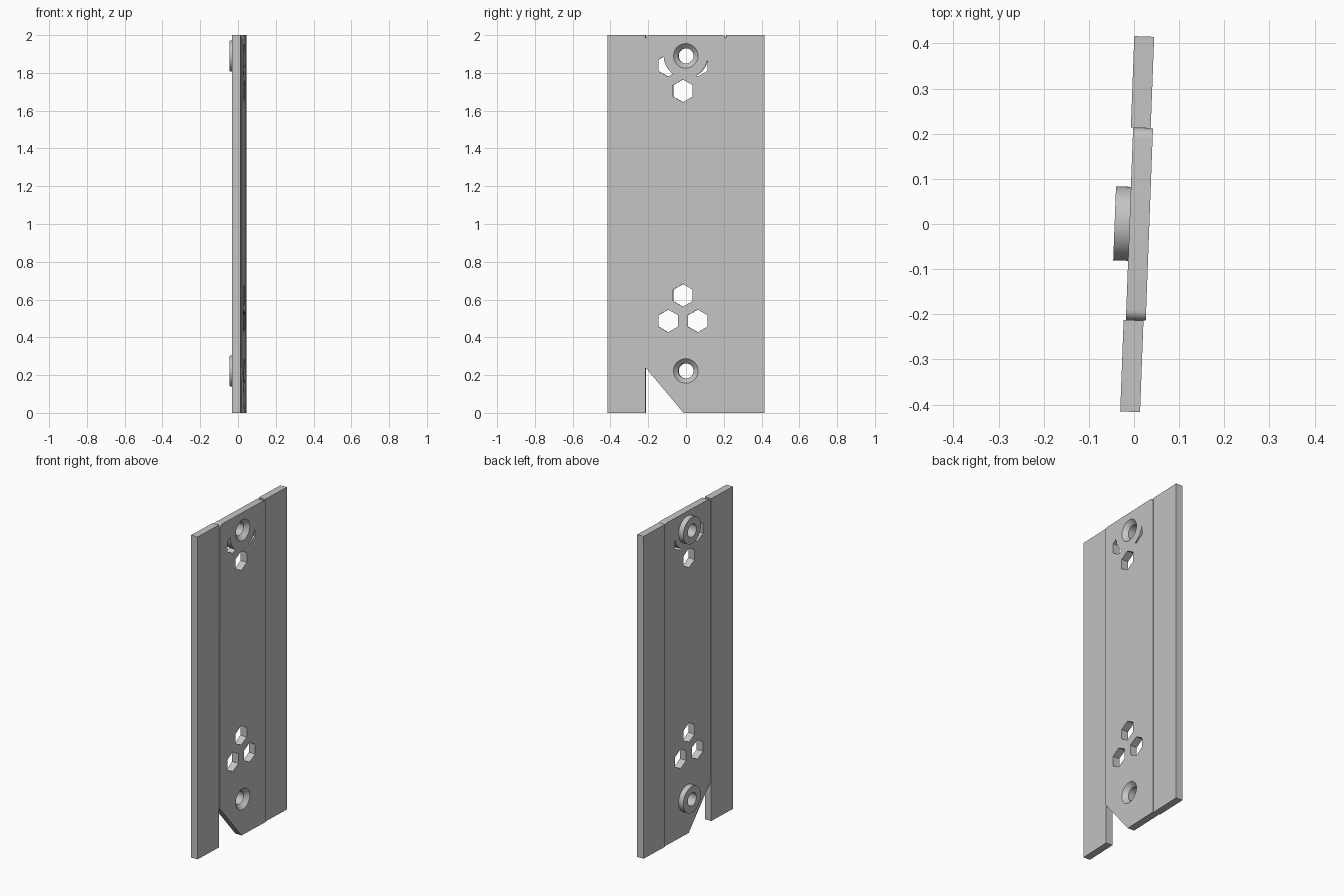
import bpy, bmesh, math
from mathutils import Matrix

if "Cube" in bpy.data.objects:
    bpy.data.objects.remove(bpy.data.objects["Cube"])

TILT = math.radians(-2.15)      # whole panel leans slightly around z
BACK, FRONT = -0.010, 0.034     # centre plate faces along its normal (local x)
SCREWS = (0.222, 1.89)          # heights of the two screw holes

grey = bpy.data.materials.new("plain grey")
grey.diffuse_color = (0.55, 0.55, 0.55, 1)
grey.use_nodes = True
grey.node_tree.nodes["Principled BSDF"].inputs["Base Color"].default_value = grey.diffuse_color


def finish(name, bm):
    bmesh.ops.recalc_face_normals(bm, faces=bm.faces)
    mesh = bpy.data.meshes.new(name)
    bm.to_mesh(mesh)
    bm.free()
    mesh.materials.append(grey)
    ob = bpy.data.objects.new(name, mesh)
    bpy.context.collection.objects.link(ob)
    return ob


def slab(name, outline, x0, x1):
    """Extrude a (y, z) outline from x0 to x1."""
    bm = bmesh.new()
    face = bm.faces.new([bm.verts.new((x0, y, z)) for y, z in outline])
    new = bmesh.ops.extrude_face_region(bm, geom=[face])["geom"]
    verts = [g for g in new if isinstance(g, bmesh.types.BMVert)]
    bmesh.ops.translate(bm, verts=verts, vec=(x1 - x0, 0, 0))
    return finish(name, bm)


def disc(name, z, r0, r1, x0, x1):
    """Cylinder or cone along x."""
    bm = bmesh.new()
    place = Matrix.Translation(((x0 + x1) / 2, 0, z)) @ Matrix.Rotation(math.pi / 2, 4, 'Y')
    bmesh.ops.create_cone(bm, cap_ends=True, segments=64, radius1=r0, radius2=r1,
                          depth=x1 - x0, matrix=place)
    return finish(name, bm)


def boolean(target, tool, operation):
    """Apply a boolean and remove the tool."""
    tool.hide_render = True
    mod = target.modifiers.new("cut", 'BOOLEAN')
    mod.operation, mod.solver, mod.object = operation, 'EXACT', tool
    bpy.context.view_layer.objects.active = target
    bpy.ops.object.modifier_apply(modifier=mod.name)
    bpy.data.objects.remove(tool, do_unlink=True)


def hexagon(y, z, r=0.06):
    pts = [(y + r * math.sin(k * math.pi / 3), z + r * math.cos(k * math.pi / 3))
           for k in range(6)]
    return slab("hex_cutter", pts, -0.1, 0.1)


# side strips, set back slightly from the centre plate
strips = [slab(name, [(a, 0), (b, 0), (b, 2), (a, 2)], -0.015, 0.029)
          for name, a, b in (("front_strip", -0.416, -0.213), ("back_strip", 0.213, 0.416))]

# centre plate: rounded top corners and one slanted lower corner
W, R = 0.213, 0.022
outline = [(-W, 0.24), (-0.012, 0), (W, 0)]
for side, steps in ((1, range(7)), (-1, range(6, -1, -1))):
    for k in steps:
        a = k * math.pi / 12
        outline.append((side * (W - R + R * math.cos(a)), 2 - R + R * math.sin(a)))
plate = slab("centre_plate", outline, BACK, FRONT)

# hexagonal openings
for y, z in ((-0.015, 1.705), (-0.015, 0.622), (-0.093, 0.487), (0.063, 0.487)):
    boolean(plate, hexagon(y, z), 'DIFFERENCE')

# upper openings partly filled by the solid round seat of the screw
for y in (-0.093, 0.063):
    cutter = hexagon(y, 1.84)
    boolean(cutter, disc("seat", SCREWS[1], 0.117, 0.117, -0.2, 0.2), 'DIFFERENCE')
    boolean(plate, cutter, 'DIFFERENCE')

# rear bosses with countersunk through holes
for z in SCREWS:
    boolean(plate, disc("boss", z, 0.082, 0.082, -0.043, 0.005), 'UNION')
    boolean(plate, disc("hole", z, 0.04, 0.04, -0.1, 0.1), 'DIFFERENCE')
    boolean(plate, disc("countersink", z, 0.04, 0.066, FRONT - 0.025, FRONT + 0.001),
            'DIFFERENCE')

# lean the panel and shade
bpy.ops.object.select_all(action='DESELECT')
for ob in strips + [plate]:
    ob.data.transform(Matrix.Rotation(TILT, 4, 'Z'))
    ob.select_set(True)
bpy.context.view_layer.objects.active = plate
bpy.ops.object.shade_smooth_by_angle(angle=math.radians(30))
